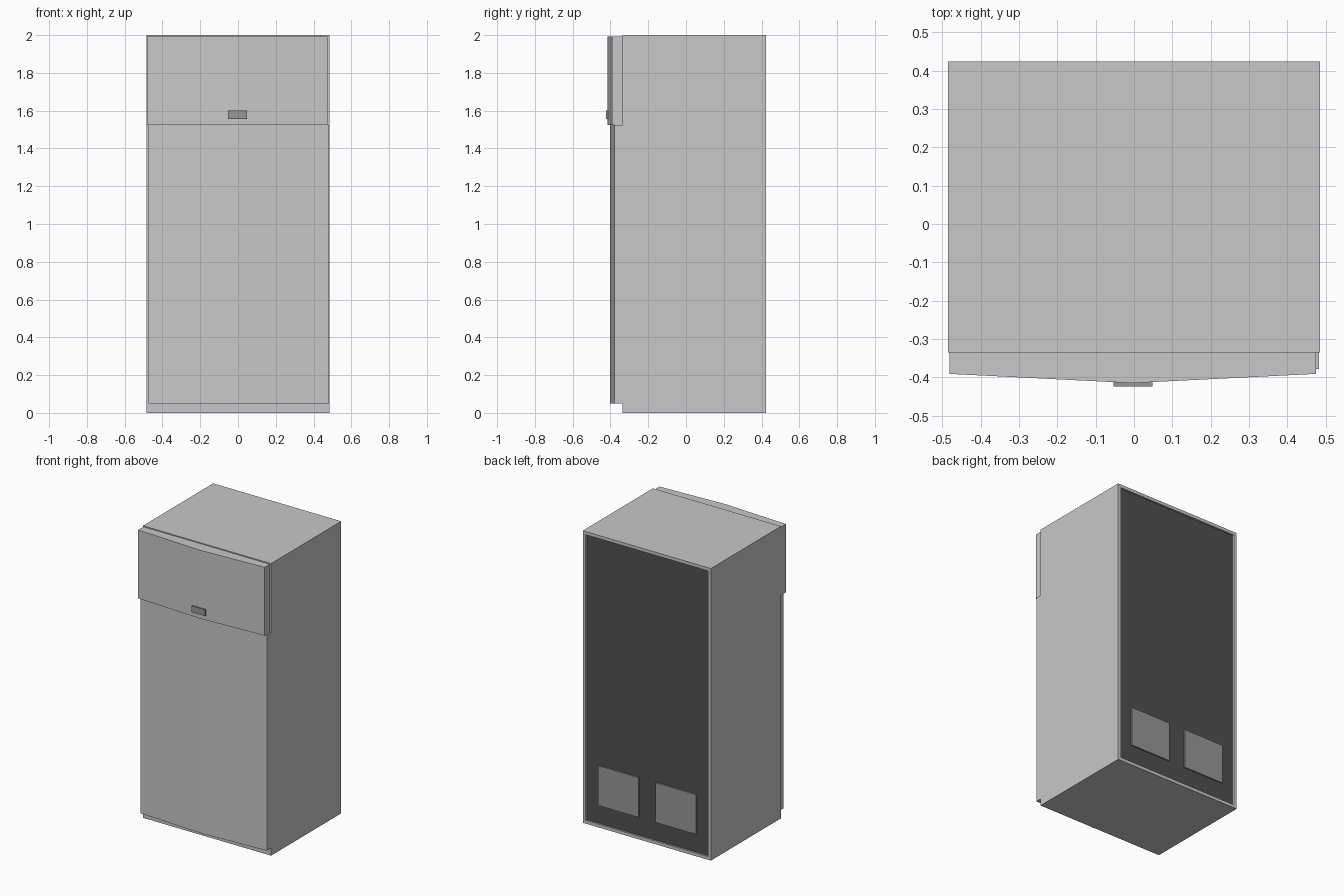
import bpy, bmesh

if "Cube" in bpy.data.objects:
    bpy.data.objects.remove(bpy.data.objects["Cube"])


def material(name, v):
    m = bpy.data.materials.new(name)
    m.diffuse_color = (v, v, v, 1)
    m.use_nodes = True
    m.node_tree.nodes["Principled BSDF"].inputs["Base Color"].default_value = m.diffuse_color
    return m


light_grey = material("light_grey", 0.58)
mid_grey = material("mid_grey", 0.31)
dark_grey = material("dark_grey", 0.08)


def finish(name, bm, mats):
    bmesh.ops.recalc_face_normals(bm, faces=bm.faces)
    me = bpy.data.meshes.new(name)
    bm.to_mesh(me)
    bm.free()
    for m in mats:
        me.materials.append(m)
    ob = bpy.data.objects.new(name, me)
    bpy.context.collection.objects.link(ob)
    return ob


def prism(outline, z0, z1):
    """Extrude an xy outline from z0 up to z1."""
    bm = bmesh.new()
    face = bm.faces.new([bm.verts.new((x, y, z0)) for x, y in outline])
    top = bmesh.ops.extrude_face_region(bm, geom=[face])["geom"]
    for v in top:
        if isinstance(v, bmesh.types.BMVert):
            v.co.z = z1
    bmesh.ops.recalc_face_normals(bm, faces=bm.faces)
    return bm


def box(x0, x1, y0, y1, z0, z1):
    return prism([(x0, y0), (x1, y0), (x1, y1), (x0, y1)], z0, z1)


# Cabinet with a recessed dark back panel
RIM, BACK, RECESS = 0.022, 0.424, 0.012
bm = box(-0.485, 0.485, -0.335, BACK, 0, 2)
back = max(bm.faces, key=lambda f: f.calc_center_median().y)
bmesh.ops.inset_region(bm, faces=[back], thickness=RIM, use_even_offset=True)
panel_verts = list(back.verts)
walls = bmesh.ops.extrude_face_region(bm, geom=[back])
bmesh.ops.translate(bm, vec=(0, -RECESS, 0),
                    verts=[g for g in walls["geom"] if isinstance(g, bmesh.types.BMVert)])
if back.is_valid:
    bmesh.ops.delete(bm, geom=[back], context='FACES_ONLY')
for f in bm.faces:
    if abs(f.calc_center_median().y - (BACK - RECESS)) < 0.001:
        f.material_index = 1
finish("cabinet", bm, [light_grey, dark_grey])

# Vent plates on the back panel
for side, sx in (("left", -1), ("right", 1)):
    a, b = sorted((sx * 0.064, sx * 0.371))
    finish(side + "_vent_plate",
           box(a, b, BACK - RECESS - 0.002, BACK - 0.003, 0.148, 0.42), [mid_grey])


# Doors with a shallow central crease
def door(name, x0, x1, edge, crease, z0, z1):
    mid = (x0 + x1) / 2
    outline = [(x0, -0.335), (x0, edge), (mid, crease), (x1, edge), (x1, -0.335)]
    finish(name, prism(outline, z0, z1), [light_grey])


door("freezer_door", -0.482, 0.475, -0.391, -0.415, 1.525, 1.993)
door("fridge_door", -0.475, 0.483, -0.378, -0.403, 0.05, 1.525)

# Handle plate
finish("freezer_handle", box(-0.054, 0.048, -0.424, -0.405, 1.557, 1.6), [mid_grey])
